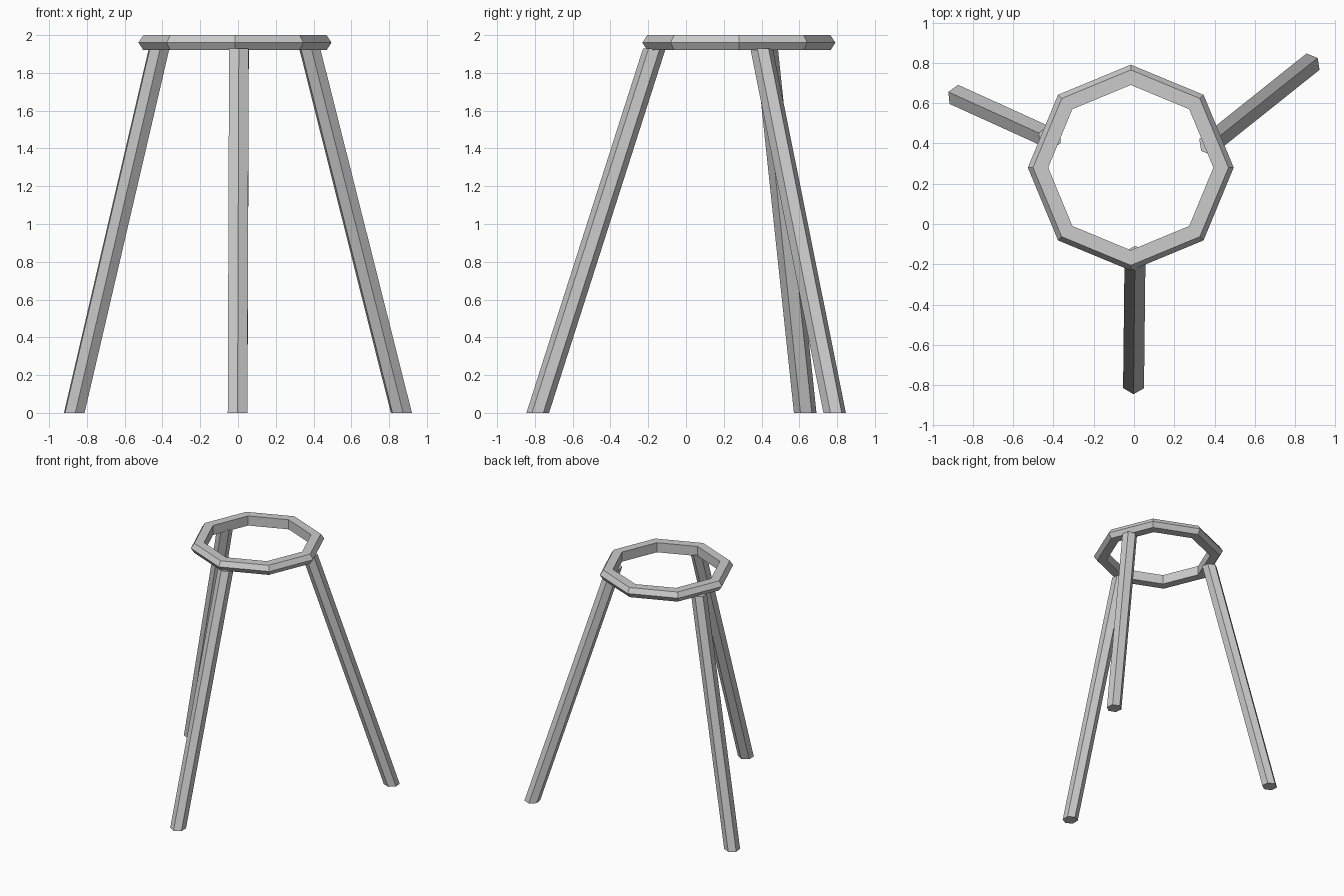
import bpy
import bmesh
from math import sin, cos, atan2, pi

cube = bpy.data.objects.get("Cube")
if cube:
    bpy.data.objects.remove(cube, do_unlink=True)

grey = bpy.data.materials.new("light_grey")
grey.use_nodes = True
colour = (0.6, 0.6, 0.6, 1)
grey.diffuse_color = colour
grey.node_tree.nodes["Principled BSDF"].inputs["Base Color"].default_value = colour


def finish(bm, name):
    bmesh.ops.recalc_face_normals(bm, faces=bm.faces)
    mesh = bpy.data.meshes.new(name)
    bm.to_mesh(mesh)
    bm.free()
    mesh.materials.append(grey)
    obj = bpy.data.objects.new(name, mesh)
    bpy.context.collection.objects.link(obj)
    return obj


def polygon(bm, x, y, z, radius, sides, turn=0.0):
    angles = [turn + 2 * pi * i / sides for i in range(sides)]
    return [bm.verts.new((x + radius * cos(a), y + radius * sin(a), z)) for a in angles]


def bridge(bm, low, high):
    for i in range(len(low)):
        j = (i + 1) % len(low)
        bm.faces.new((low[i], low[j], high[j], high[i]))


# Eight-sided ring: flat top, bottom and inner wall, ridged outer rim
def make_ring(name, x, y, profile):
    bm = bmesh.new()
    loops = [polygon(bm, x, y, z, r, 8) for r, z in profile]
    for k, loop in enumerate(loops):
        bridge(bm, loop, loops[(k + 1) % len(loops)])
    return finish(bm, name)


# Six-sided splayed leg, cut level at both ends, with one edge facing outward
def make_leg(name, foot, top):
    bm = bmesh.new()
    turn = atan2(foot[1] - top[1], foot[0] - top[0])
    low = polygon(bm, *foot, 0, 0.06, 6, turn)
    high = polygon(bm, *top, 1.928, 0.06, 6, turn)
    bridge(bm, low, high)
    bm.faces.new(low)
    bm.faces.new(high)
    return finish(bm, name)


make_ring("top_ring", -0.016, 0.28,
          [(0.41, 1.92), (0.485, 1.92), (0.511, 1.96), (0.485, 2.0), (0.41, 2.0)])

make_leg("front_leg", (-0.002, -0.785), (0.005, -0.168))
make_leg("back_left_leg", (0.865, 0.787), (0.38, 0.40))
make_leg("back_right_leg", (-0.867, 0.631), (-0.418, 0.427))
